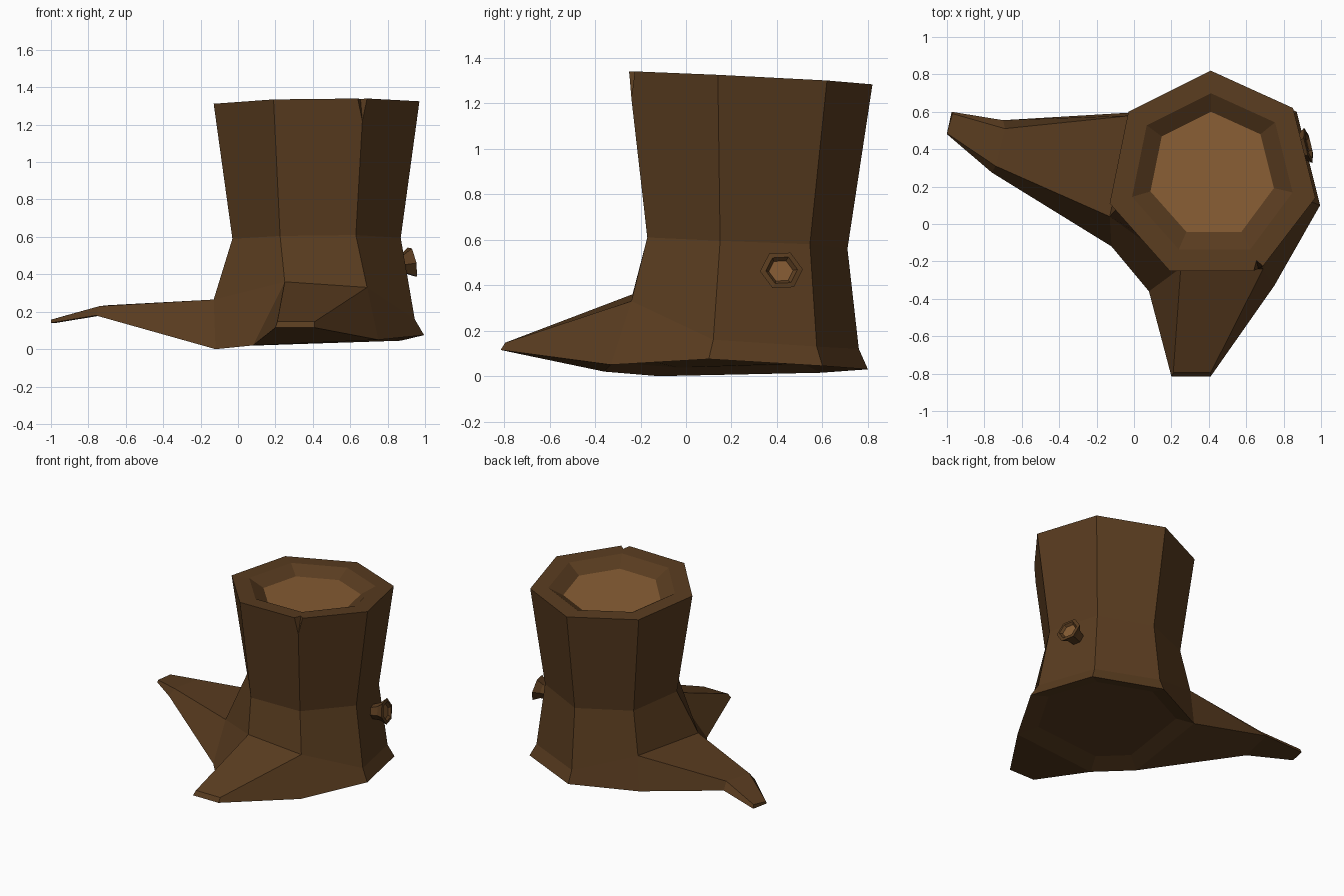
import bpy, bmesh, math
from mathutils import Vector

if "Cube" in bpy.data.objects:
    bpy.data.objects.remove(bpy.data.objects["Cube"])


def material(name, rgb):
    m = bpy.data.materials.new(name)
    m.diffuse_color = (*rgb, 1)
    m.use_nodes = True
    m.node_tree.nodes["Principled BSDF"].inputs["Base Color"].default_value = m.diffuse_color
    return m


BARK = material("bark", (0.10, 0.045, 0.014))
WOOD = material("cut_wood", (0.24, 0.108, 0.034))


def finish(bm, name):
    bmesh.ops.recalc_face_normals(bm, faces=bm.faces)
    mesh = bpy.data.meshes.new(name)
    bm.to_mesh(mesh)
    bm.free()
    mesh.materials.append(BARK)
    mesh.materials.append(WOOD)
    bpy.context.collection.objects.link(bpy.data.objects.new(name, mesh))


def ring(bm, pts):
    return [bm.verts.new(p) for p in pts]


def bridge(bm, a, b, skip=()):
    n = len(a)
    for i in range(n):
        if i not in skip:
            j = (i + 1) % n
            bm.faces.new((a[i], a[j], b[j], b[i]))


def shrink(pts, k, dz):
    c = Vector((0.415, 0.27, sum(p[2] for p in pts) / len(pts)))
    return [c + (Vector(p) - c) * k + Vector((0, 0, dz)) for p in pts]


# Trunk rings: front left, front right, right, back right, back, back left, left
base_pts = [(0.08, -0.36, 0.02), (0.75, -0.33, 0.05), (0.995, 0.10, 0.075), (0.87, 0.60, 0.045),
            (0.41, 0.80, 0.03), (-0.03, 0.595, 0.015), (-0.12, -0.12, 0.0)]
low_pts = [(0.25, -0.235, 0.36), (0.69, -0.24, 0.33), (0.945, 0.12, 0.16), (0.83, 0.575, 0.13),
           (0.41, 0.76, 0.12), (-0.01, 0.58, 0.27), (-0.13, 0.04, 0.265)]
waist_pts = [(0.225, -0.17, 0.605), (0.63, -0.17, 0.61), (0.87, 0.15, 0.595), (0.78, 0.545, 0.58),
             (0.42, 0.71, 0.56), (0.05, 0.545, 0.575), (-0.03, 0.15, 0.59)]
top_pts = [(0.19, -0.25, 1.335), (0.68, -0.25, 1.34), (0.97, 0.14, 1.325), (0.85, 0.62, 1.30),
           (0.41, 0.82, 1.283), (-0.03, 0.60, 1.295), (-0.13, 0.11, 1.312)]

bm = bmesh.new()
base, low, waist = (ring(bm, p) for p in (base_pts, low_pts, waist_pts))
top = [None if i == 1 else bm.verts.new(p) for i, p in enumerate(top_pts)]
rim = ring(bm, shrink(top_pts, 0.78, 0))
floor = ring(bm, shrink(top_pts, 0.6, -0.06))
bridge(bm, base, low, skip=(0, 5))
bridge(bm, low, waist)
bridge(bm, waist, top, skip=(0, 1))
bridge(bm, top, rim, skip=(0, 1))
bridge(bm, rim, floor)
bm.faces.new(floor).material_index = 1

# Split in the bark at the front right corner
a, b, c, d = ring(bm, [(0.64, -0.25, 1.34), (0.69, -0.225, 1.34), (0.655, -0.195, 1.337), (0.665, -0.24, 1.22)])
for f in ((waist[0], waist[1], d, a, top[0]), (waist[1], waist[2], top[2], b, d), (d, c, a), (d, b, c),
          (top[0], a, c, rim[1], rim[0]), (b, top[2], rim[2], rim[1], c)):
    bm.faces.new(f)

# Hollow underside
under = ring(bm, shrink(base_pts, 0.78, 0.03))
bridge(bm, base, under)
bm.faces.new(under)


# Roots growing from the open sides
def root(i, *sections):
    j = (i + 1) % 7
    prev = [base[i], base[j], low[j], low[i]]
    for s in sections:
        cur = ring(bm, s)
        bridge(bm, prev, cur)
        prev = cur
    bm.faces.new(prev)


root(0, [(0.20, -0.815, 0.115), (0.41, -0.815, 0.115), (0.41, -0.795, 0.147), (0.21, -0.795, 0.147)])
root(5, [(-0.70, 0.555, 0.185), (-0.76, 0.275, 0.18), (-0.74, 0.31, 0.23), (-0.69, 0.51, 0.235)],
     [(-0.975, 0.60, 0.14), (-1.0, 0.48, 0.14), (-1.0, 0.485, 0.157), (-0.97, 0.59, 0.166)])
finish(bm, "stump")

# Cut branch knot
bm = bmesh.new()
axis = Vector((0.95, 0.22, 0.19)).normalized()
side = Vector((0, 0, 1)).cross(axis).normalized()
up = axis.cross(side)
end = Vector((0.932, 0.42, 0.465))


def hexagon(r, out):
    return ring(bm, [end + axis * out + side * r * math.cos(t) + up * r * 0.92 * math.sin(t)
                     for t in (math.radians(60 * k + 3) for k in range(6))])


rings = [hexagon(r, o) for r, o in ((0.05, -0.12), (0.065, -0.045), (0.097, 0.0), (0.072, 0.004), (0.055, -0.012))]
for p, q in zip(rings, rings[1:]):
    bridge(bm, p, q)
bm.faces.new(rings[0])
bm.faces.new(rings[-1]).material_index = 1
finish(bm, "branch_knot")
